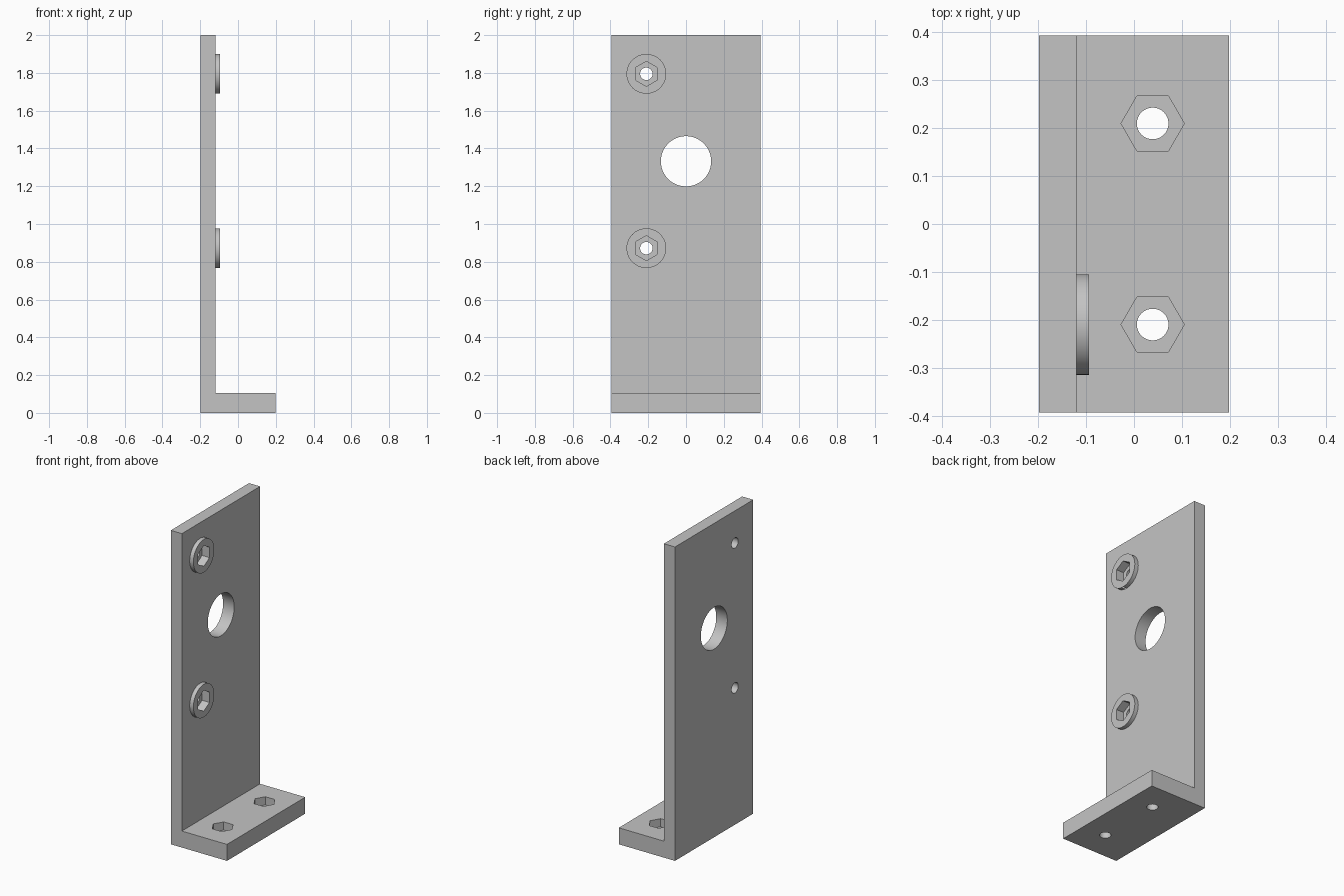
import bpy, bmesh, math
from mathutils import Matrix, Vector

if "Cube" in bpy.data.objects:
    bpy.data.objects.remove(bpy.data.objects["Cube"], do_unlink=True)

grey = bpy.data.materials.new("light_grey")
grey.use_nodes = True
grey.diffuse_color = (0.55, 0.55, 0.55, 1)
grey.node_tree.nodes["Principled BSDF"].inputs["Base Color"].default_value = (0.55, 0.55, 0.55, 1)

HALF_W, PLATE_X, FOOT_TOP = 0.394, -0.12, 0.105
HOLE_R, HEX_R, HEX_DEPTH = 0.033, 0.066, 0.052
BOSS_R, BOSS_X = 0.105, -0.094


def new_object(name, bm):
    bmesh.ops.recalc_face_normals(bm, faces=bm.faces)
    mesh = bpy.data.meshes.new(name)
    bm.to_mesh(mesh)
    bm.free()
    mesh.materials.append(grey)
    obj = bpy.data.objects.new(name, mesh)
    bpy.context.collection.objects.link(obj)
    return obj


def prism(name, start, end, radius, sides=64):
    """Cylinder or hexagonal prism running from start to end."""
    start, end = Vector(start), Vector(end)
    axis = end - start
    turn = Matrix.Rotation(math.pi / 2, 4, 'Y') if abs(axis.x) > 0 else Matrix.Rotation(math.pi / 2, 4, 'Z')
    bm = bmesh.new()
    bmesh.ops.create_cone(bm, cap_ends=True, segments=sides, radius1=radius, radius2=radius,
                          depth=axis.length, matrix=Matrix.Translation((start + end) / 2) @ turn)
    # Hexagon corners point along z on the plate and along x on the foot
    direction = Vector((0, 0, 1)) if abs(axis.x) > 0 else Vector((1, 0, 0))
    mid = (start + end) / 2
    reach = max((v.co - mid).dot(direction) for v in bm.verts)
    if reach < radius * 0.99:
        bmesh.ops.rotate(bm, verts=bm.verts, cent=mid,
                         matrix=Matrix.Rotation(math.pi / 6, 3, axis.normalized()))
    return new_object(name, bm)


def combine(target, tool, operation):
    mod = target.modifiers.new(tool.name, 'BOOLEAN')
    mod.operation, mod.solver, mod.object = operation, 'EXACT', tool
    bpy.context.view_layer.objects.active = target
    bpy.ops.object.modifier_apply(modifier=mod.name)
    bpy.data.objects.remove(tool, do_unlink=True)


# L-shaped bracket: profile extruded along y
bm = bmesh.new()
outline = [(-0.198, 0), (0.198, 0), (0.198, FOOT_TOP), (PLATE_X, FOOT_TOP), (PLATE_X, 2), (-0.198, 2)]
face = bm.faces.new([bm.verts.new((x, -HALF_W, z)) for x, z in outline])
side = bmesh.ops.extrude_face_region(bm, geom=[face])
bmesh.ops.translate(bm, vec=(0, 2 * HALF_W, 0),
                    verts=[g for g in side["geom"] if isinstance(g, bmesh.types.BMVert)])
bracket = new_object("angle_bracket", bm)

# Large opening through the plate
combine(bracket, prism("plate_opening", (-0.3, 0, 1.332), (0, 0, 1.332), 0.133, 96), 'DIFFERENCE')

# Round bosses with hexagonal pockets and screw holes
for z in (0.872, 1.795):
    y = -0.21
    combine(bracket, prism("boss", (PLATE_X - 0.03, y, z), (BOSS_X, y, z), BOSS_R), 'UNION')
    combine(bracket, prism("boss_pocket", (BOSS_X - HEX_DEPTH, y, z), (0, y, z), HEX_R, 6), 'DIFFERENCE')
    combine(bracket, prism("boss_hole", (-0.3, y, z), (0, y, z), HOLE_R), 'DIFFERENCE')

# Hexagonal pockets and screw holes in the foot
for y in (-0.21, 0.21):
    x = 0.039
    combine(bracket, prism("foot_pocket", (x, y, FOOT_TOP - HEX_DEPTH), (x, y, 0.2), HEX_R, 6), 'DIFFERENCE')
    combine(bracket, prism("foot_hole", (x, y, -0.1), (x, y, 0.2), HOLE_R), 'DIFFERENCE')

bpy.ops.object.select_all(action='DESELECT')
bracket.select_set(True)
bpy.context.view_layer.objects.active = bracket
bpy.ops.object.shade_smooth_by_angle(angle=math.radians(30))
